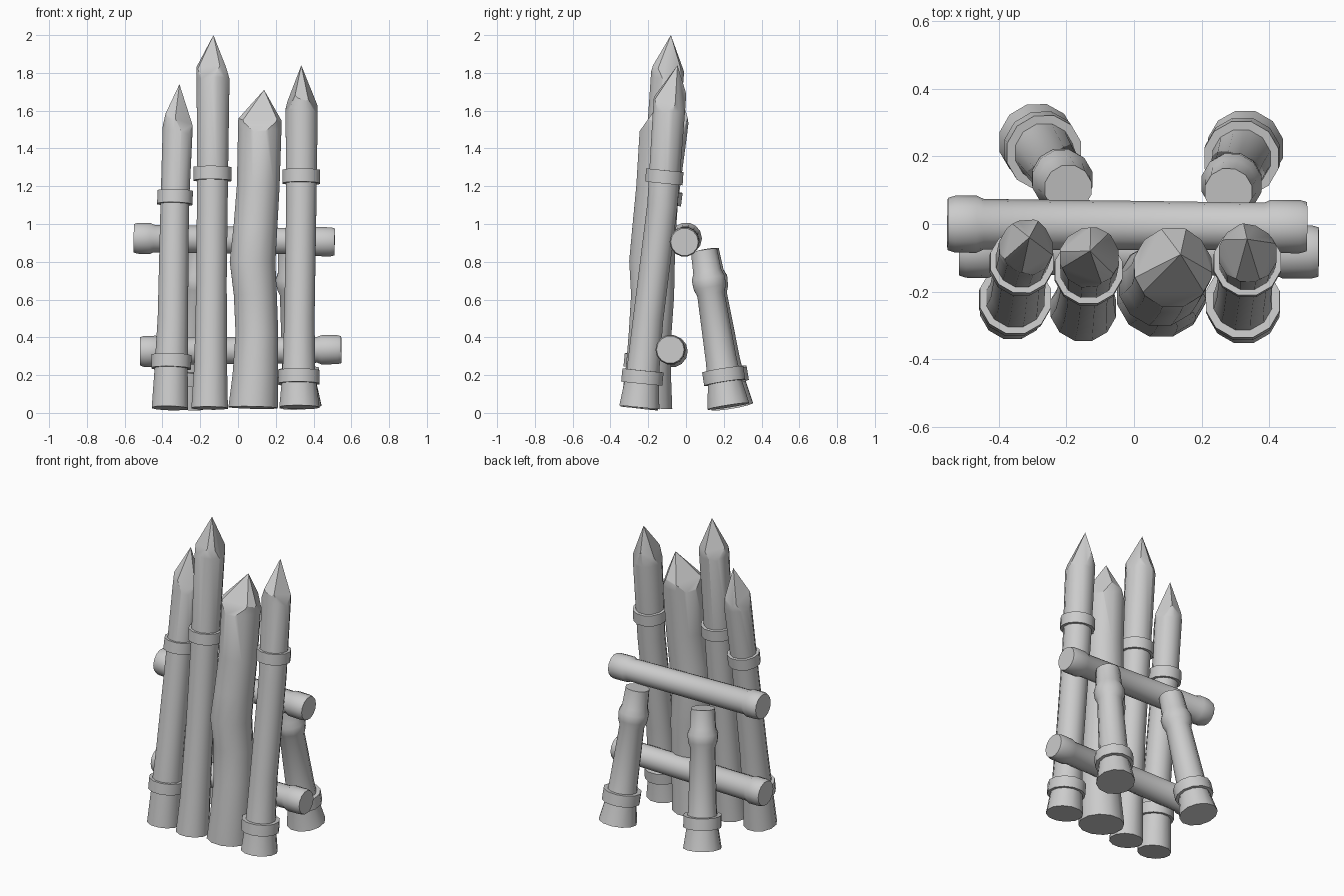
import bpy, bmesh, math
from mathutils import Vector

if "Cube" in bpy.data.objects:
    bpy.data.objects.remove(bpy.data.objects["Cube"])


def frame(a, b):
    """Two axes perpendicular to the line a-b."""
    d = (b - a).normalized()
    ref = Vector((0, 0, 1)) if abs(d.x) > 0.7 else Vector((1, 0, 0))
    u = (ref - d * ref.dot(d)).normalized()
    return u, d.cross(u)


def lathe(bm, stations, u, v, sides, closed=False):
    """Skin rings (x, y, z, r); cap the ends, or join them into a hollow band."""
    rings = []
    for x, y, z, r in stations:
        ring = []
        for i in range(sides):
            a = 2 * math.pi * (i + 0.5) / sides
            ring.append(bm.verts.new(Vector((x, y, z)) + r * (u * math.cos(a) + v * math.sin(a))))
        rings.append(ring)
    pairs = list(zip(rings, rings[1:]))
    if closed:
        pairs.append((rings[-1], rings[0]))
    for p, q in pairs:
        for i in range(sides):
            j = (i + 1) % sides
            bm.faces.new((p[i], p[j], q[j], q[i]))
    if not closed:
        bm.faces.new(rings[0][::-1])
        bm.faces.new(rings[-1])


def finish(bm, name):
    bmesh.ops.recalc_face_normals(bm, faces=bm.faces[:])
    me = bpy.data.meshes.new(name)
    bm.to_mesh(me)
    bm.free()
    ob = bpy.data.objects.new(name, me)
    bpy.context.collection.objects.link(ob)
    bpy.ops.object.select_all(action='DESELECT')
    bpy.context.view_layer.objects.active = ob
    ob.select_set(True)
    bpy.ops.object.shade_smooth_by_angle(angle=math.radians(32))


def sharpen(bm, shoulder, tip, u, v, facets, spin):
    """Whittle a point: slice with planes that all pass through the tip."""
    c, r = Vector(shoulder[:3]), shoulder[3]
    for k in range(facets):
        a = spin + 2 * math.pi * (k + 0.18 * (k % 2)) / facets
        out = u * math.cos(a) + v * math.sin(a)
        side = v * math.cos(a) - u * math.sin(a)
        p = c + out * r + Vector((0, 0, 0.06 * (k % 2) - 0.02))
        n = (tip - p).cross(side).normalized()
        if n.dot(out) < 0:
            n = -n
        bmesh.ops.bisect_plane(bm, geom=bm.verts[:] + bm.edges[:] + bm.faces[:], dist=1e-5,
                               plane_co=tip, plane_no=n, clear_outer=True)
        bmesh.ops.holes_fill(bm, edges=[e for e in bm.edges if e.is_boundary], sides=0)
    bmesh.ops.remove_doubles(bm, verts=bm.verts[:], dist=1e-4)


def at_height(st, z):
    for p, q in zip(st, st[1:]):
        if p[2] <= z <= q[2]:
            t = (z - p[2]) / (q[2] - p[2])
            return [p[i] + (q[i] - p[i]) * t for i in range(4)]


def band(name, st, z, h=0.07, grow=0.018, sides=12):
    """Hollow collar wrapped round a log at height z."""
    u, v = frame(Vector(st[0][:3]), Vector(st[-1][:3]))
    lo, hi = at_height(st, z - h / 2), at_height(st, z + h / 2)
    r = max(lo[3], hi[3])
    bm = bmesh.new()
    lathe(bm, [(*lo[:3], r - 0.01), (*lo[:3], r + grow), (*hi[:3], r + grow), (*hi[:3], r - 0.01)],
          u, v, sides, closed=True)
    finish(bm, name)


def stake(name, st, tip, facets, spin, bands):
    a, b = Vector(st[0][:3]), Vector(st[-1][:3])
    u, v = frame(a, b)
    tip = Vector(tip)
    last, prev = Vector(st[-1][:3]), Vector(st[-2][:3])
    d = (last - prev).normalized()
    end = last + d * (tip.z - last.z + 0.1)
    bm = bmesh.new()
    lathe(bm, st + [(*end, st[-1][3])], u, v, 12)
    sharpen(bm, st[-1], tip, u, v, facets, spin)
    finish(bm, name)
    for i, z in enumerate(bands):
        band(f"{name}_band_{i + 1}", st, z)


# Four sharpened upright stakes, leaning back
stake("stake_far_left",
      [(-.36, -.245, .025, .10), (-.355, -.23, .20, .092), (-.345, -.20, .5, .083),
       (-.335, -.12, 1.1, .078), (-.32, -.072, 1.49, .082)],
      (-.31, -.04, 1.74), 5, 0.3, (.27, 1.14))
stake("stake_tall",
      [(-.15, -.25, .025, .10), (-.145, -.23, .25, .09), (-.14, -.19, .7, .083),
       (-.135, -.14, 1.25, .085), (-.132, -.10, 1.77, .09)],
      (-.13, -.08, 2.0), 6, 0.1, (1.265,))
stake("stake_thick",
      [(.08, -.203, .028, .135), (.092, -.20, .2, .125), (.1, -.19, .42, .117),
       (.092, -.177, .62, .118), (.077, -.18, .80, .125), (.092, -.168, .98, .12),
       (.107, -.15, 1.2, .117), (.115, -.13, 1.5, .119)],
      (.138, -.09, 1.71), 6, 0.5, ())
stake("stake_far_right",
      [(.325, -.247, .03, .11), (.322, -.23, .20, .09), (.325, -.20, .5, .083),
       (.335, -.125, 1.1, .083), (.337, -.09, 1.6, .088)],
      (.335, -.045, 1.84), 5, 0.9, (.19, 1.25))


# Two crossing rails with swollen ends
def rail(name, a, b):
    a, b = Vector(a), Vector(b)
    u, v = frame(a, b)
    prof = [(0, .077), (.02, .084), (.08, .085), (.1, .075), (.5, .073),
            (.88, .07), (.9, .079), (.98, .079), (1, .073)]
    bm = bmesh.new()
    lathe(bm, [(*a.lerp(b, t), r) for t, r in prof], u, v, 14)
    finish(bm, name)


rail("upper_rail", (-.552, 0, .925), (.512, -.008, .905))
rail("lower_rail", (-.518, -.075, .325), (.547, -.083, .335))


# Two rear props, splayed out to the ground, with a knuckle near the top
def prop(name, foot, head):
    a, b = Vector(foot), Vector(head)
    u, v = frame(a, b)
    prof = [(0, .115), (.16, .093), (.3, .085), (.72, .075), (.76, .088),
            (.82, .092), (.86, .078), (1, .072)]
    st = [(*a.lerp(b, t), r) for t, r in prof]
    bm = bmesh.new()
    lathe(bm, st, u, v, 12)
    finish(bm, name)
    band(name + "_band", st, .195, grow=.02)


prop("prop_left", (-.288, .245, .035), (-.195, .105, .86))
prop("prop_right", (.33, .225, .035), (.28, .095, .86))
